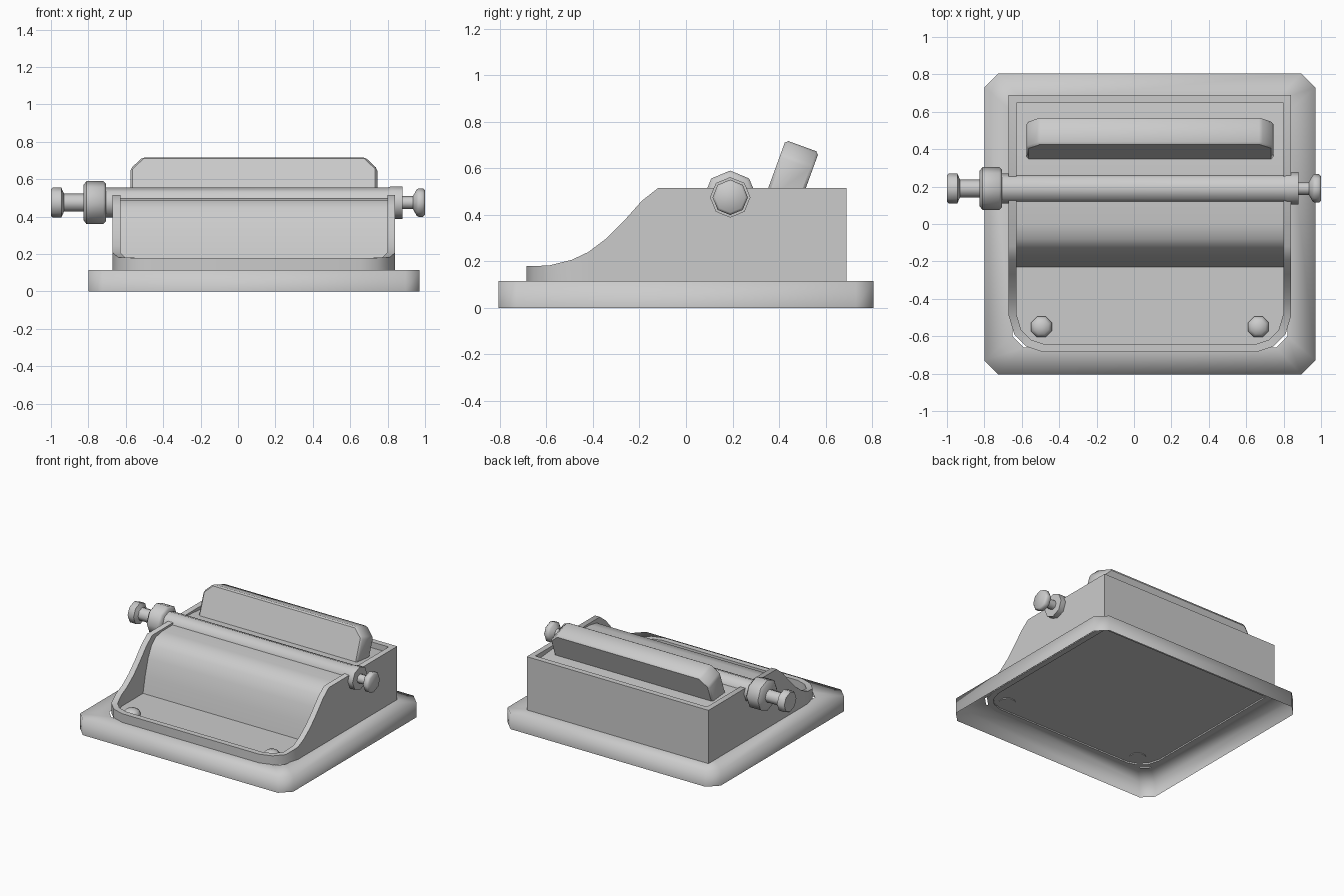
import bpy, math
from mathutils import Vector

if "Cube" in bpy.data.objects:
    bpy.data.objects.remove(bpy.data.objects["Cube"])

CX = 0.085  # body centre line in x


def make(name, verts, faces, loc=(0, 0, 0), angle=None, rot=(0, 0, 0)):
    me = bpy.data.meshes.new(name)
    me.from_pydata([tuple(v) for v in verts], [], faces)
    ob = bpy.data.objects.new(name, me)
    bpy.context.collection.objects.link(ob)
    ob.location, ob.rotation_euler = loc, rot
    bpy.ops.object.select_all(action='DESELECT')
    ob.select_set(True)
    bpy.context.view_layer.objects.active = ob
    bpy.ops.object.mode_set(mode='EDIT')
    bpy.ops.mesh.select_all(action='SELECT')
    bpy.ops.mesh.normals_make_consistent(inside=False)
    bpy.ops.object.mode_set(mode='OBJECT')
    if angle is None:
        bpy.ops.object.shade_smooth()
    else:
        bpy.ops.object.shade_smooth_by_angle(angle=math.radians(angle))
    return ob


def strips(rings, n, closed=False):
    """Quads joining consecutive rings of n vertices."""
    pairs = [(r, r + 1) for r in range(rings - 1)]
    if closed:
        pairs.append((rings - 1, 0))
    return [(a * n + i, a * n + (i + 1) % n, b * n + (i + 1) % n, b * n + i)
            for a, b in pairs for i in range(n)]


def octagon(hx, hy, c, z):
    return [(hx, -hy + c, z), (hx, hy - c, z), (hx - c, hy, z), (-hx + c, hy, z),
            (-hx, hy - c, z), (-hx, -hy + c, z), (-hx + c, -hy, z), (hx - c, -hy, z)]


def lathe_x(name, profile, y, z, n=8):
    """Turned part along x from (x, radius) pairs."""
    verts = [(x, y + r * math.sin(2 * math.pi * i / n), z + r * math.cos(2 * math.pi * i / n))
             for x, r in profile for i in range(n)]
    k = len(profile)
    faces = strips(k, n) + [tuple(range(n)), tuple(range((k - 1) * n, k * n))]
    return make(name, verts, faces, angle=50)


def extrude_x(name, profile, x0, x1, angle):
    n = len(profile)
    verts = [(x, y, z) for x in (x0, x1) for y, z in profile]
    return make(name, verts, strips(2, n) + [tuple(range(n)), tuple(range(n, 2 * n))], angle=angle)


# Hollow base tray, open underneath
base = octagon(.885, .805, .075, 0) + octagon(.885, .805, .075, .115) + octagon(.735, .66, .06, .115)
make("base", base, strips(3, 8), (CX, 0, 0))

# Body wall: outline with a height at each point, mirrored in x
half = [(.57, -.685, .18), (.66, -.655, .18), (.725, -.59, .182), (.755, -.49, .207),
        (.755, -.42, .24), (.755, -.34, .30), (.755, -.27, .37), (.755, -.19, .46),
        (.755, -.12, .515), (.755, .69, .515)]
path = [Vector(p) for p in half] + [Vector((-x, y, z)) for x, y, z in reversed(half)]
T = .042
verts, inner = [], []
for i, p in enumerate(path):
    d0 = (p - path[i - 1]).xy.normalized()
    d1 = (path[(i + 1) % len(path)] - p).xy.normalized()
    n0, n1 = Vector((-d0.y, d0.x)), Vector((-d1.y, d1.x))
    q = p.xy + (n0 + n1) * T / (1 + n0.dot(n1))
    inner.append(q)
    verts += [(p.x, p.y, .11), (p.x, p.y, p.z), (q.x, q.y, p.z), (q.x, q.y, .11)]
make("body_wall", verts, strips(len(path), 4, True), (CX, 0, 0), 60)

# Floor of the front pan
make("pan_floor", [(p.x, p.y, .12) for p in path], [tuple(range(len(path)))], (CX, 0, 0), 30)

# Curved inner panel and deck
extrude_x("inner_panel", [(-.23, .12), (-.205, .24), (-.17, .36), (-.13, .44), (-.08, .485),
                          (0, .50), (.35, .50), (.66, .47), (.66, .12)],
          CX - .72, CX + .72, 50)

# Roller with collar and end knobs
lathe_x("roller", [(-.72, .08), (.80, .08), (.82, .087), (.88, .087)], .19, .475)
lathe_x("left_collar", [(-.825, .095), (-.81, .115), (-.72, .115), (-.705, .10)], .19, .475)
lathe_x("left_knob", [(-1, .072), (-.99, .08), (-.945, .08), (-.93, .048), (-.80, .048)], .19, .475)
lathe_x("right_knob", [(.87, .034), (.935, .034), (.955, .07), (.965, .076), (.99, .076), (1, .065)],
        .19, .475)

# Leaning paper rest with clipped top corners and softened edges
w, t, h, c = .66, .076, .28, .065
face = [(-w, 0), (w, 0), (w, h - c), (w - c, h), (-w + c, h), (-w, h - c)]
rest = make("paper_rest", [(x, y, z) for y in (-t, t) for x, z in face],
            strips(2, 6) + [tuple(range(6)), tuple(range(6, 12))],
            (CX, .404, .432), 50, (math.radians(-20), 0, 0))
bev = rest.modifiers.new("soft_edges", 'BEVEL')
bev.width, bev.segments = .012, 1

# Domed buttons in the pan
for side, x in (("left", -.495), ("right", .665)):
    rings = [(.06, .115), (.06, .135), (.042, .155), (.012, .162)]
    verts = [(r * math.cos(math.pi * i / 4 + math.pi / 8), r * math.sin(math.pi * i / 4 + math.pi / 8), z)
             for r, z in rings for i in range(8)]
    make(side + "_button", verts, strips(4, 8) + [tuple(range(8)), tuple(range(24, 32))],
         (x, -.55, 0), 60)
